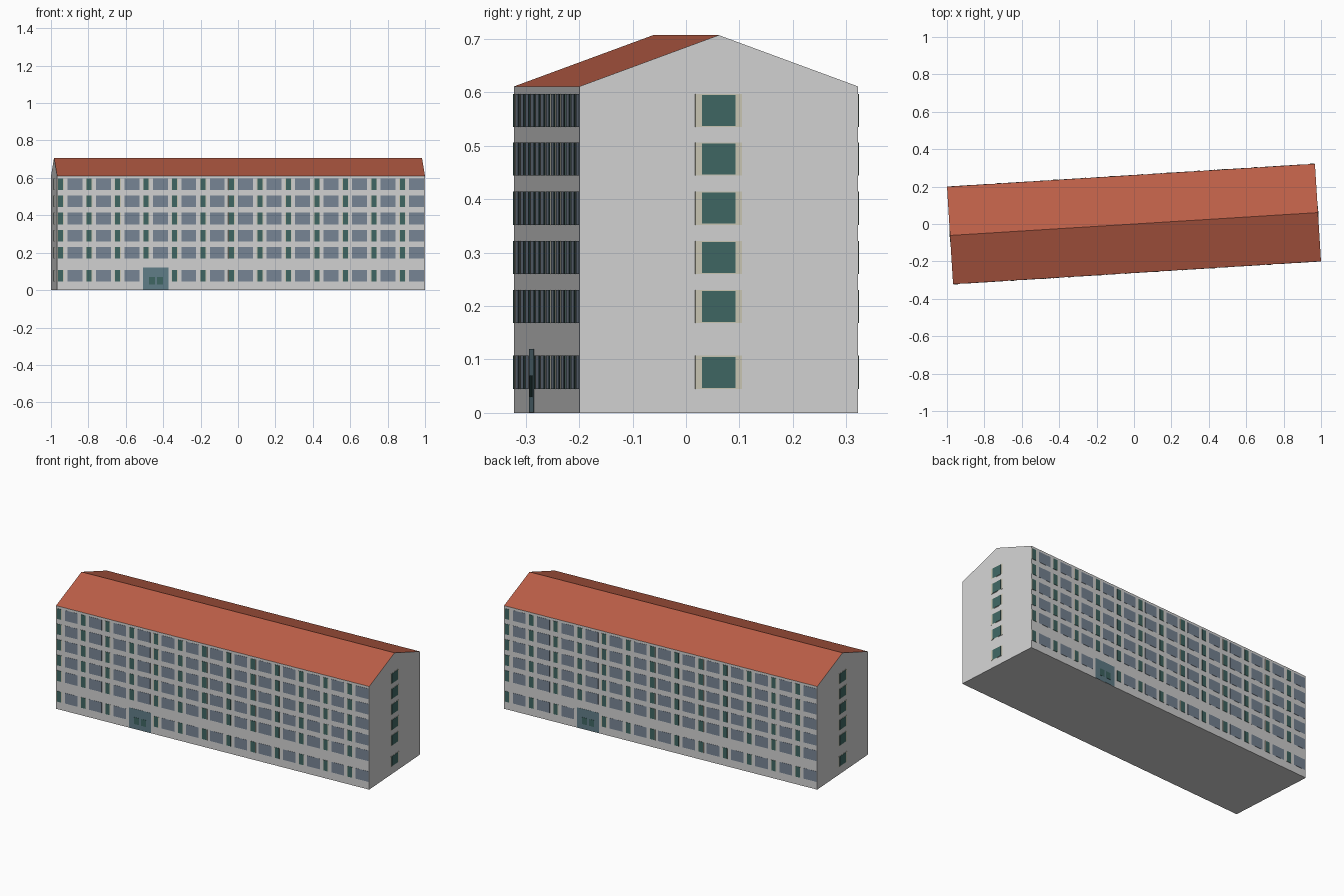
import bpy, bmesh, math
from mathutils import Matrix, Vector

if "Cube" in bpy.data.objects:
    bpy.data.objects.remove(bpy.data.objects["Cube"])

LENGTH, WIDTH, EAVE, RIDGE = 1.971, 0.522, 0.611, 0.707
TURN = Matrix.Rotation(math.radians(3.56), 4, 'Z')   # whole block sits slightly turned
FLOORS = [0.045, 0.168, 0.260, 0.352, 0.444, 0.535]  # window sill heights
WIN_H = 0.062
BAYS, PITCH, DOOR_BAY = 13, 0.1525, 3


def material(name, rgb):
    m = bpy.data.materials.new(name)
    m.diffuse_color = (*rgb, 1)
    m.use_nodes = True
    m.node_tree.nodes["Principled BSDF"].inputs["Base Color"].default_value = m.diffuse_color
    return m


WALL = material("wall_white", (0.65, 0.65, 0.65))
ROOF = material("roof_terracotta", (0.50, 0.113, 0.063))
GLASS = material("window_blue_grey", (0.19, 0.24, 0.305))
GREEN = material("window_dark_green", (0.050, 0.135, 0.125))
CREAM = material("frame_cream", (0.59, 0.57, 0.46))
DOOR = material("door_teal_grey", (0.12, 0.21, 0.25))


def finish(bm, name, mats):
    bm.transform(TURN)
    bmesh.ops.recalc_face_normals(bm, faces=bm.faces)
    me = bpy.data.meshes.new(name)
    bm.to_mesh(me)
    bm.free()
    for m in mats:
        me.materials.append(m)
    ob = bpy.data.objects.new(name, me)
    bpy.context.collection.objects.link(ob)
    return ob


def plates(name, mat, face, dist, rects, out):
    """Thin plates on a wall; rects are (centre along wall, bottom, width, height)."""
    bm = bmesh.new()
    spin = Matrix.Rotation(face, 4, 'Z')
    for u, z, w, h in rects:
        place = spin @ Matrix.Translation((u, -dist, z + h / 2))
        bmesh.ops.create_cube(bm, size=1, matrix=place @ Matrix.Diagonal((w, out * 2, h, 1)))
    return finish(bm, name, [mat])


# Building body: gabled profile extruded along its length, roof coloured by slope
bm = bmesh.new()
hw = WIDTH / 2
profile = [(-hw, 0), (hw, 0), (hw, EAVE), (0, RIDGE), (-hw, EAVE)]
end = bm.faces.new([bm.verts.new((-LENGTH / 2, y, z)) for y, z in profile])
ext = bmesh.ops.extrude_face_region(bm, geom=[end], use_keep_orig=True)
bmesh.ops.translate(bm, vec=Vector((LENGTH, 0, 0)),
                    verts=[g for g in ext["geom"] if isinstance(g, bmesh.types.BMVert)])
bmesh.ops.recalc_face_normals(bm, faces=bm.faces)
for f in bm.faces:
    f.normal_update()
    f.material_index = 1 if f.normal.z > 0.3 else 0
finish(bm, "building_body", [WALL, ROOF])

# Window grid shared by both long walls, leaving the entrance bay free
cells = [(i, z) for i in range(BAYS) for k, z in enumerate(FLOORS)
         if not (k == 0 and i == DOOR_BAY)]
wide = [(-0.89 + i * PITCH, z, 0.08, WIN_H) for i, z in cells]
slim = [(-0.966 + i * PITCH, z, 0.027, WIN_H) for i, z in cells]
slim_frame = [(u, z, 0.035, h) for u, z, w, h in slim]

for side, angle in (("front", 0), ("back", math.pi)):
    plates(side + "_wide_windows", GLASS, angle, hw, wide, 0.001)
    plates(side + "_slim_window_frames", CREAM, angle, hw, slim_frame, 0.001)
    plates(side + "_slim_windows", GREEN, angle, hw, slim, 0.002)
    plates(side + "_entrance", DOOR, angle, hw, [(-0.456, 0.001, 0.137, 0.119)], 0.001)
    plates(side + "_entrance_panes", GREEN, angle, hw,
           [(-0.456 + d, 0.03, 0.032, 0.04) for d in (-0.022, 0.022)], 0.002)

# Gable ends: one central column of framed windows
for side, angle in (("right", math.pi / 2), ("left", -math.pi / 2)):
    plates(side + "_end_frames", CREAM, angle, LENGTH / 2,
           [(0, z, 0.088, WIN_H) for z in FLOORS], 0.001)
    plates(side + "_end_windows", GREEN, angle, LENGTH / 2,
           [(0, z + 0.002, 0.062, WIN_H - 0.004) for z in FLOORS], 0.002)
